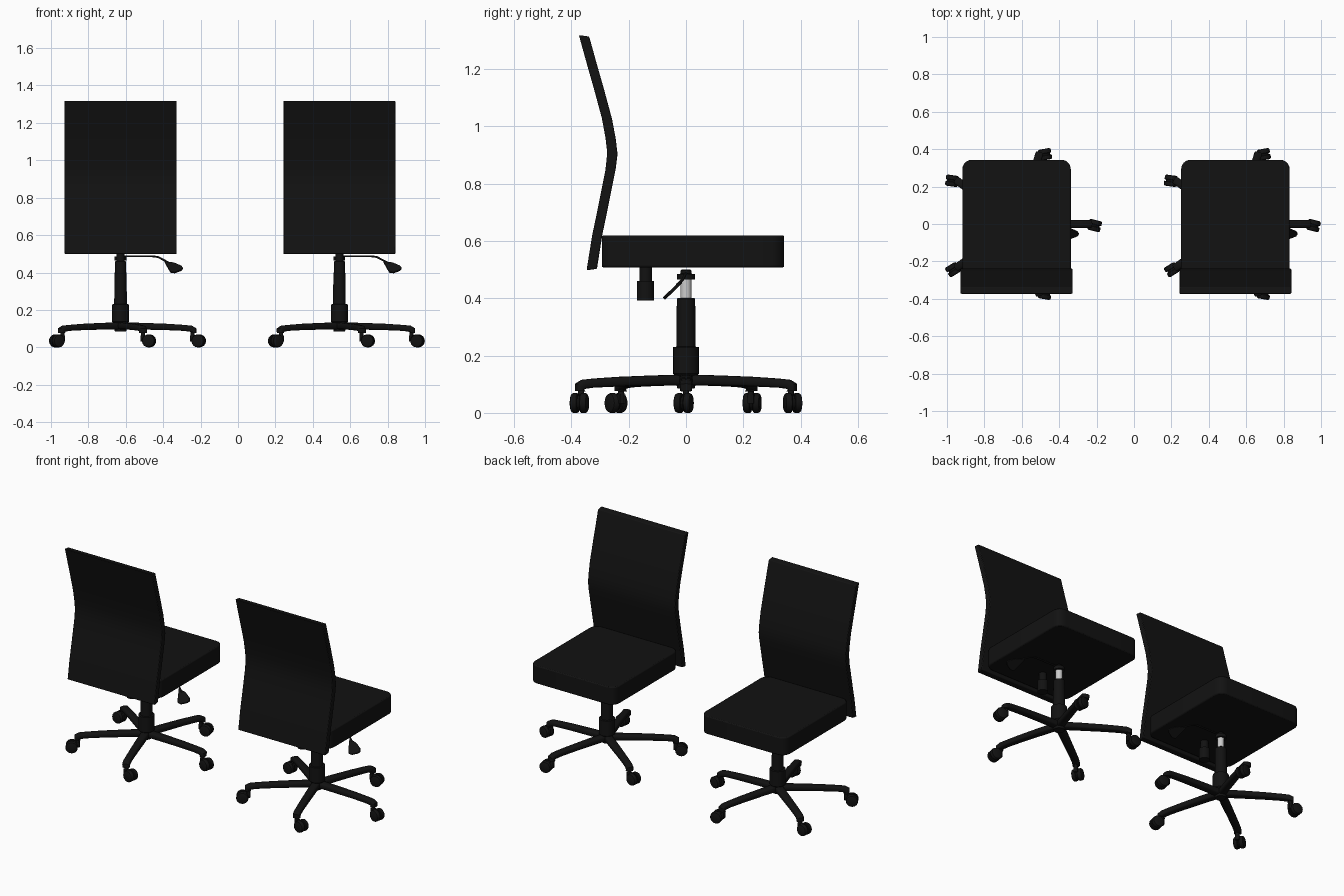
import bpy, bmesh
from math import radians, cos, sin, pi
from mathutils import Matrix, Vector

if "Cube" in bpy.data.objects:
    bpy.data.objects.remove(bpy.data.objects["Cube"])


def material(name, color):
    m = bpy.data.materials.new(name)
    m.diffuse_color = (*color, 1)
    m.use_nodes = True
    m.node_tree.nodes["Principled BSDF"].inputs["Base Color"].default_value = m.diffuse_color
    return m


BLACK = material("black", (0.006, 0.006, 0.006))
STEEL = material("steel", (0.55, 0.55, 0.55))


def finish(name, bm, mat=BLACK, bevel=0.0, segs=2):
    bmesh.ops.recalc_face_normals(bm, faces=bm.faces)
    me = bpy.data.meshes.new(name)
    bm.to_mesh(me)
    bm.free()
    ob = bpy.data.objects.new(name, me)
    bpy.context.collection.objects.link(ob)
    me.materials.append(mat)
    bpy.ops.object.select_all(action='DESELECT')
    bpy.context.view_layer.objects.active = ob
    ob.select_set(True)
    bpy.ops.object.shade_smooth_by_angle(angle=radians(35))
    if bevel:
        b = ob.modifiers.new("bevel", 'BEVEL')
        b.width, b.segments = bevel, segs
        b.limit_method, b.angle_limit = 'ANGLE', radians(40)
    return ob


def bridge(bm, rings):
    """Skin a list of equal-length point rings and cap both ends."""
    rows = [[bm.verts.new(p) for p in ring] for ring in rings]
    n = len(rows[0])
    for a, b in zip(rows, rows[1:]):
        for i in range(n):
            j = (i + 1) % n
            bm.faces.new((a[i], a[j], b[j], b[i]))
    bm.faces.new(rows[0])
    bm.faces.new(rows[-1])


def lathe(name, profile, y=0, mat=BLACK, sides=24):
    """Solid of revolution around z from (radius, z) pairs."""
    bm = bmesh.new()
    bridge(bm, [[(r * cos(2 * pi * i / sides), y + r * sin(2 * pi * i / sides), z)
                 for i in range(sides)] for r, z in profile])
    return finish(name, bm, mat)


def extrude(name, pts, vec, bevel=0.0):
    bm = bmesh.new()
    bridge(bm, [pts, [Vector(p) + Vector(vec) for p in pts]])
    return finish(name, bm, BLACK, bevel)


def backrest():
    # front-surface curve, thickened backwards
    curve = [(-0.311, 0.503), (-0.302, 0.56), (-0.292, 0.623), (-0.275, 0.704),
             (-0.256, 0.80), (-0.245, 0.855), (-0.239, 0.903), (-0.245, 0.955),
             (-0.258, 1.025), (-0.285, 1.125), (-0.312, 1.22), (-0.338, 1.314)]
    pts = [(-0.299, y, z) for y, z in curve]
    pts += [(-0.299, y - 0.036, z + (-0.005 if z < 0.9 else 0.005)) for y, z in reversed(curve)]
    return extrude("backrest", pts, (0.598, 0, 0), 0.004)


def seat():
    r, outline = 0.05, []
    for sx, sy, a0 in ((1, 1, 0), (-1, 1, 90), (-1, -1, 180), (1, -1, 270)):
        for k in range(7):
            a = radians(a0 + 15 * k)
            outline.append((sx * (0.29 - r) + r * cos(a),
                            0.0245 + sy * (0.3185 - r) + r * sin(a), 0.508))
    return extrude("seat", outline, (0, 0, 0.112), 0.006)


def leg(ang):
    # (radius, centre z, half height, half width, section tilt in degrees)
    path = [(0.0, 0.115, 0.019, 0.024, 0), (0.12, 0.113, 0.018, 0.024, 2),
            (0.25, 0.109, 0.017, 0.022, 4), (0.34, 0.104, 0.016, 0.021, 6),
            (0.375, 0.100, 0.017, 0.021, 20), (0.392, 0.091, 0.017, 0.021, 50),
            (0.388, 0.076, 0.017, 0.020, 88)]
    rings = []
    for r, z, h, w, tilt in path:
        t, ring = radians(tilt), []
        for i in range(16):
            c, s = cos(2 * pi * i / 16), sin(2 * pi * i / 16)
            u = w * abs(c) ** 0.6 * (1 if c > 0 else -1)
            v = h * abs(s) ** 0.6 * (1 if s > 0 else -1)
            ring.append((r + v * sin(t), u, z + v * cos(t)))
        rings.append(ring)
    bm = bmesh.new()
    bridge(bm, rings)
    bm.transform(Matrix.Rotation(ang, 4, 'Z'))
    return finish("leg", bm)


def caster(ang, swivel):
    bm = bmesh.new()
    side = Matrix.Rotation(pi / 2, 4, 'X')
    # twin wheels with rounded outer rims
    for s in (-1, 1):
        rings = [[(0.034 + r * cos(2 * pi * i / 24), s * y, 0.0345 + r * sin(2 * pi * i / 24))
                  for i in range(24)]
                 for r, y in ((0.032, 0.004), (0.0345, 0.007), (0.0345, 0.022),
                              (0.032, 0.027), (0.026, 0.030))]
        bridge(bm, rings)
    # axle, stem and body joining them
    bmesh.ops.create_cone(bm, cap_ends=True, segments=16, radius1=0.026, radius2=0.026,
                          depth=0.012, matrix=Matrix.Translation((0.034, 0, 0.0345)) @ side)
    bmesh.ops.create_cone(bm, cap_ends=True, segments=16, radius1=0.012, radius2=0.010,
                          depth=0.065, matrix=Matrix.Translation((0, 0, 0.065)))
    bmesh.ops.create_cube(bm, size=1, matrix=Matrix.Translation((0.012, 0, 0.048)) @
                          Matrix.Diagonal((0.044, 0.022, 0.032, 1)))
    bm.transform(Matrix.Translation((0.385 * cos(ang), 0.385 * sin(ang), 0)) @
                 Matrix.Rotation(swivel, 4, 'Z'))
    return finish("caster", bm)


def lever_rod():
    cu = bpy.data.curves.new("lever_rod", 'CURVE')
    cu.dimensions, cu.bevel_depth, cu.bevel_resolution = '3D', 0.005, 2
    cu.use_fill_caps = True
    sp = cu.splines.new('POLY')
    pts = [(0, 0, 0.487), (0.17, 0, 0.487), (0.2, -0.003, 0.483),
           (0.235, -0.012, 0.465), (0.265, -0.03, 0.448)]
    sp.points.add(len(pts) - 1)
    for p, co in zip(sp.points, pts):
        p.co = (*co, 1)
    cu.materials.append(BLACK)
    ob = bpy.data.objects.new("lever_rod", cu)
    bpy.context.collection.objects.link(ob)
    return ob


def lever_paddle():
    # flat teardrop sloping down and to -y
    outline = [(0.235, 0.462), (0.285, 0.455), (0.325, 0.438), (0.334, 0.426),
               (0.325, 0.416), (0.29, 0.403), (0.268, 0.405), (0.258, 0.42)]
    pts = [(x, -0.022 - 0.06 * (0.46 - z) / 0.058, z) for x, z in outline]
    return extrude("lever_paddle", pts, (0, 0.008, -0.008), 0.002)


parts = [
    backrest(), seat(), lever_rod(), lever_paddle(),
    lathe("column", [(0.03, 0.085), (0.034, 0.10), (0.038, 0.13), (0.045, 0.137), (0.045, 0.23),
                     (0.034, 0.231), (0.032, 0.398), (0.029, 0.401)]),
    lathe("piston", [(0.019, 0.39), (0.019, 0.468)], mat=STEEL),
    lathe("piston_cap", [(0.031, 0.465), (0.031, 0.485), (0.019, 0.486), (0.019, 0.497), (0.015, 0.50)]),
    lathe("tension_knob", [(0.03, 0.392), (0.03, 0.46), (0.022, 0.461), (0.022, 0.51)], y=-0.141),
]
for k, swivel in enumerate((-14, 10, 172, 212, -10)):
    ang = radians(72 * k)
    parts += [leg(ang), caster(ang, radians(swivel))]

# second chair shares the meshes of the first
for ob in parts:
    twin = ob.copy()
    bpy.context.collection.objects.link(twin)
    ob.location.x = -0.628
    twin.location.x = 0.542
